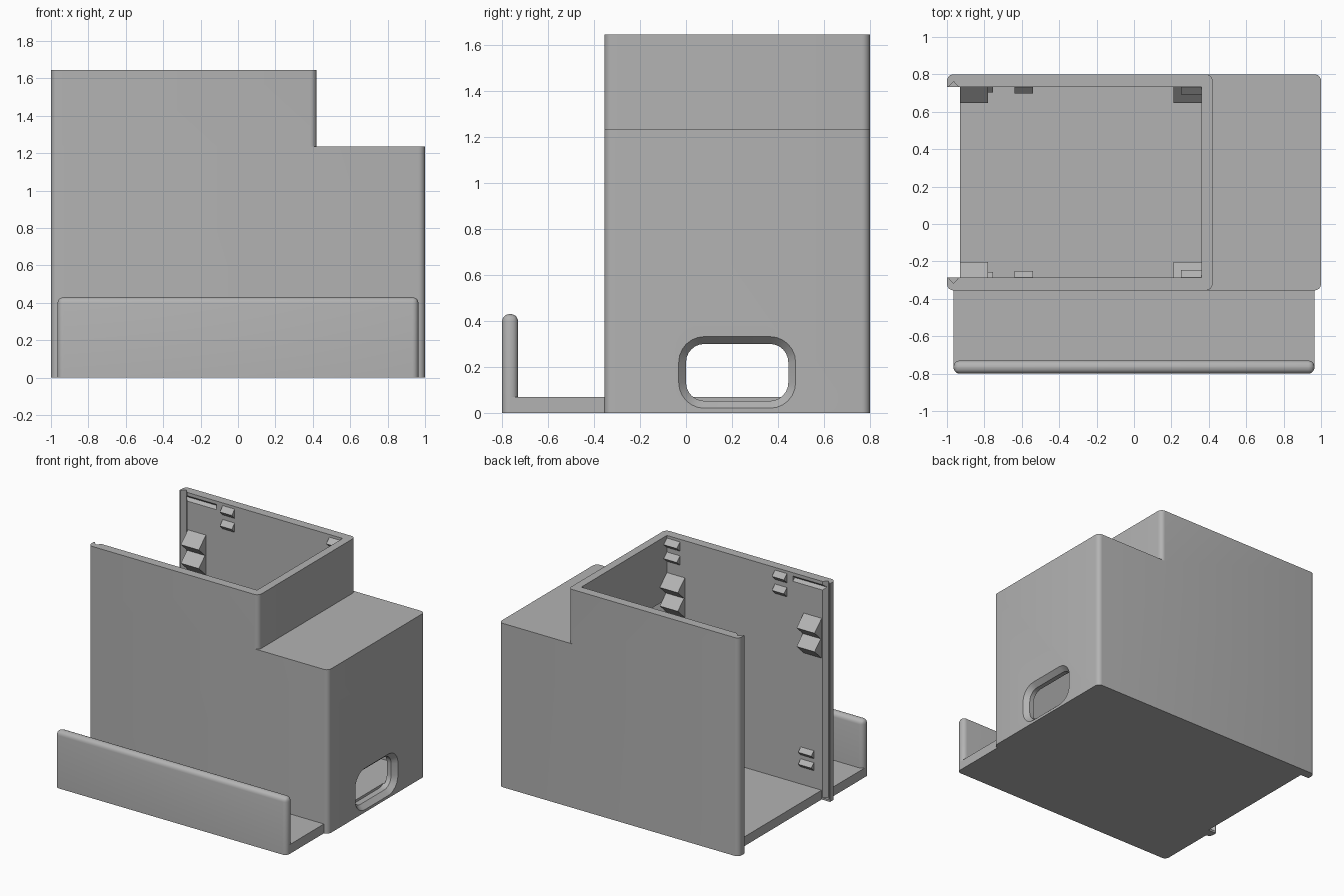
import bpy, bmesh, math
from mathutils import Vector

cube = bpy.data.objects.get("Cube")
if cube:
    bpy.data.objects.remove(cube, do_unlink=True)

grey = bpy.data.materials.new("light_grey")
grey.use_nodes = True
grey.diffuse_color = (0.45, 0.45, 0.45, 1)
grey.node_tree.nodes["Principled BSDF"].inputs["Base Color"].default_value = (0.45, 0.45, 0.45, 1)

FRONT, BACK, WALL = -0.355, 0.8, 0.068
MID = (FRONT + BACK) / 2
INNER = (BACK - FRONT) / 2 - WALL      # half depth of the cavity


def make(name, bm):
    bmesh.ops.recalc_face_normals(bm, faces=bm.faces)
    mesh = bpy.data.meshes.new(name)
    bm.to_mesh(mesh)
    bm.free()
    mesh.materials.append(grey)
    obj = bpy.data.objects.new(name, mesh)
    bpy.context.collection.objects.link(obj)
    return obj


def loft(bm, rings):
    """Closed solid through rings of equal point count."""
    rows = [[bm.verts.new(p) for p in ring] for ring in rings]
    n = len(rows[0])
    bm.faces.new(rows[0])
    bm.faces.new(rows[-1][::-1])
    for a, b in zip(rows, rows[1:]):
        for i in range(n):
            bm.faces.new((a[i], b[i], b[(i + 1) % n], a[(i + 1) % n]))


def prism(bm, pts, axis, lo, hi):
    """Extrude a 2D outline along x, y or z."""
    place = {"x": lambda u, v, t: (t, u, v),
             "y": lambda u, v, t: (u, t, v),
             "z": lambda u, v, t: (u, v, t)}[axis]
    loft(bm, [[place(u, v, t) for u, v in pts] for t in (lo, hi)])


def rounded(u0, u1, v0, v1, r, steps=6):
    pts = []
    for k, (u, v) in enumerate(((u1 - r, v1 - r), (u0 + r, v1 - r), (u0 + r, v0 + r), (u1 - r, v0 + r))):
        for i in range(steps + 1):
            a = math.pi / 2 * (k + i / steps)
            pts.append((u + r * math.cos(a), v + r * math.sin(a)))
    return pts


def boolean(obj, bm, operation):
    """Apply a boolean with a temporary tool solid."""
    tool = make("tool", bm)
    tool.hide_render = True
    mod = obj.modifiers.new("cut", "BOOLEAN")
    mod.operation, mod.solver, mod.object = operation, "EXACT", tool
    bpy.context.view_layer.update()
    result = bpy.data.meshes.new_from_object(obj.evaluated_get(bpy.context.evaluated_depsgraph_get()))
    obj.modifiers.clear()
    obj.data = result
    bpy.data.objects.remove(tool, do_unlink=True)


def smooth(obj):
    bpy.ops.object.select_all(action="DESELECT")
    obj.select_set(True)
    bpy.context.view_layer.objects.active = obj
    bpy.ops.object.shade_smooth_by_angle(angle=math.radians(30))


# Stepped housing: wide lower block with a narrower tower
bm = bmesh.new()
prism(bm, rounded(-1, 1, FRONT, BACK, 0.035), "z", 0, 1.235)
housing = make("housing", bm)
bm = bmesh.new()
prism(bm, rounded(-1, 0.42, FRONT, BACK, 0.035), "z", 1.235, 1.645)
boolean(housing, bm, "UNION")

# Cavity open at the top and at one side
bm = bmesh.new()
prism(bm, [(-1.1, -0.1), (-0.93, -0.1), (-0.93, 0.07), (0.93, 0.07), (0.93, 1.165),
           (0.36, 1.165), (0.36, 1.8), (-1.1, 1.8)], "y", MID - INNER, MID + INNER)
boolean(housing, bm, "DIFFERENCE")

# Chamfered port in the side wall
bm = bmesh.new()
rings = []
for x, grow in ((1.02, 0.05), (0.965, 0), (0.92, 0)):
    outline = rounded(-0.0 - grow, 0.445 + grow, 0.052 - grow, 0.3 + grow, 0.08 + grow)
    rings.append([(x, y, z) for y, z in outline])
loft(bm, rings)
boolean(housing, bm, "DIFFERENCE")

# Slide grooves for a panel, upright and along the rim, in both long walls
for side in (-1, 1):
    def depth(d):
        return MID + side * (INNER + d)
    bm = bmesh.new()
    prism(bm, [(-0.993, depth(-0.02)), (-0.993, depth(0)), (-0.965, depth(0.03)),
               (-0.937, depth(0)), (-0.937, depth(-0.02))], "z", 0.015, 1.7)
    boolean(housing, bm, "DIFFERENCE")
    bm = bmesh.new()
    prism(bm, [(depth(-0.02), 1.58), (depth(0), 1.58), (depth(0.022), 1.6),
               (depth(0), 1.62), (depth(-0.02), 1.62)], "x", -0.965, -0.69)
    boolean(housing, bm, "DIFFERENCE")
smooth(housing)

# Wedge-shaped snap catches in pairs: x range, reach, upper and lower peak, half height
catches = {
    "large_open_catches": (-0.93, -0.78, 0.085, (1.285, 1.145), 0.08),
    "large_inner_catches": (0.21, 0.36, 0.085, (1.285, 1.145), 0.08),
    "rim_catches": (-0.64, -0.54, 0.035, (1.59, 1.485), 0.035),
    "rim_inner_catches": (0.25, 0.36, 0.04, (1.59, 1.485), 0.035),
    "floor_catches": (-0.865, -0.755, 0.03, (0.32, 0.23), 0.03),
}
for name, (x0, x1, reach, peaks, half) in catches.items():
    bm = bmesh.new()
    for side in (-1, 1):
        wall = MID + side * INNER
        for z in peaks:
            prism(bm, [(wall + side * 0.01, z + half), (wall, z + half), (wall - side * reach, z),
                       (wall, z - half), (wall + side * 0.01, z - half)], "x", x0, x1)
    make(name, bm)

# Front tray floor
bm = bmesh.new()
prism(bm, [(-0.765, 0), (FRONT + 0.03, 0), (FRONT + 0.03, 0.07), (-0.765, 0.07)], "x", -0.965, 0.965)
make("tray_floor", bm)

# Upright tray lip with rounded ends and top
bm = bmesh.new()
prism(bm, [(-0.8, 0), (-0.73, 0), (-0.73, 0.43), (-0.8, 0.43)], "x", -0.965, 0.965)
edges = [e for e in bm.edges if any(v.co.z > 0.1 for v in e.verts)]
bmesh.ops.bevel(bm, geom=edges, offset=0.033, segments=5, profile=0.5, affect="EDGES")
smooth(make("tray_lip", bm))
